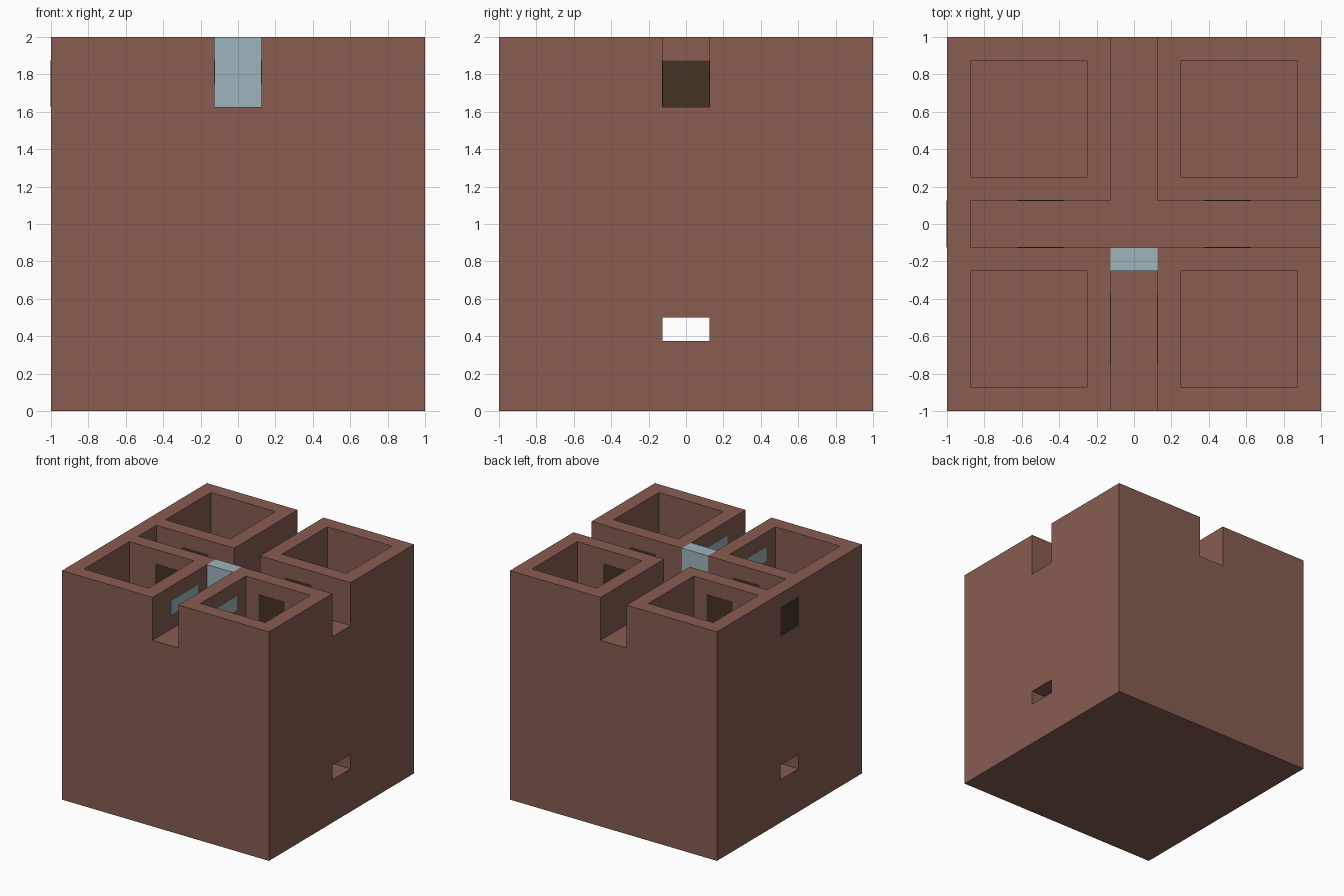
import bpy

U = 0.125          # one block of the building grid
FLOOR = 13 * U     # height of the courtyard floor
TOP = 16 * U
PROUD = 0.002      # how far doors and panes stand out of the wall

if "Cube" in bpy.data.objects:
    bpy.data.objects.remove(bpy.data.objects["Cube"], do_unlink=True)


def make_material(name, rgb):
    mat = bpy.data.materials.new(name)
    mat.use_nodes = True
    mat.diffuse_color = (*rgb, 1)
    mat.node_tree.nodes["Principled BSDF"].inputs["Base Color"].default_value = (*rgb, 1)
    return mat


def box(name, low, high, mat=None):
    """Axis-aligned box between two corners."""
    size = [b - a for a, b in zip(low, high)]
    centre = [(a + b) / 2 for a, b in zip(low, high)]
    bpy.ops.mesh.primitive_cube_add(size=1, location=centre)
    obj = bpy.context.object
    obj.name = name
    obj.scale = size
    bpy.ops.object.transform_apply(location=False, rotation=False, scale=True)
    if mat:
        obj.data.materials.append(mat)
    return obj


def cut(target, low, high):
    """Subtract a box from the target."""
    cutter = box("cutter", low, high)
    cutter.hide_render = True
    mod = target.modifiers.new("cut", 'BOOLEAN')
    mod.operation = 'DIFFERENCE'
    mod.solver = 'EXACT'
    mod.object = cutter
    bpy.context.view_layer.objects.active = target
    bpy.ops.object.modifier_apply(modifier=mod.name)
    bpy.data.objects.remove(cutter, do_unlink=True)


clay = make_material("brown clay", (0.246, 0.108, 0.083))
glass = make_material("pale blue glass", (0.337, 0.462, 0.497))
wood = make_material("dark wood", (0.061, 0.034, 0.018))

# Solid body with crossing passages; the cross passage stops at the -x wall
body = box("clay_body", (-1, -1, 0), (1, 1, TOP), clay)
cut(body, (-U, -1.5, FLOOR), (U, 1.5, TOP + 1))
cut(body, (-7 * U, -U, FLOOR), (1.5, U, TOP + 1))

# Low tunnel running right through from side to side
cut(body, (-1.5, -U, 3 * U), (1.5, U, 4 * U))

# Four open rooms, each with a door onto the cross passage
for sx, side in ((-1, "right"), (1, "left")):
    x0, x1 = sorted((sx * 2 * U, sx * 7 * U))
    d0, d1 = sorted((sx * 3 * U, sx * 5 * U))
    for sy, end in ((-1, "front"), (1, "back")):
        y0, y1 = sorted((sy * 2 * U, sy * 7 * U))
        cut(body, (x0, y0, FLOOR), (x1, y1, TOP + 1))
        w0, w1 = sorted((sy * (U - PROUD), sy * (2 * U + PROUD)))
        box(f"{end}_{side}_door", (d0, w0, FLOOR), (d1, w1, FLOOR + 2 * U), wood)
    # Window pane between the front room and the front passage
    p0, p1 = sorted((sx * (U - PROUD), sx * (2 * U + PROUD)))
    box(f"{side}_window", (p0, -6 * U, FLOOR + U), (p1, -3 * U, FLOOR + 2 * U), glass)

# Outer door at the closed end of the cross passage
box("outer_door", (-1 - PROUD, -U, FLOOR), (-7 * U + PROUD, U, FLOOR + 2 * U), wood)

# Glass wall closing off the front passage
box("glass_wall", (-U, -2 * U, FLOOR), (U, -U, TOP), glass)
